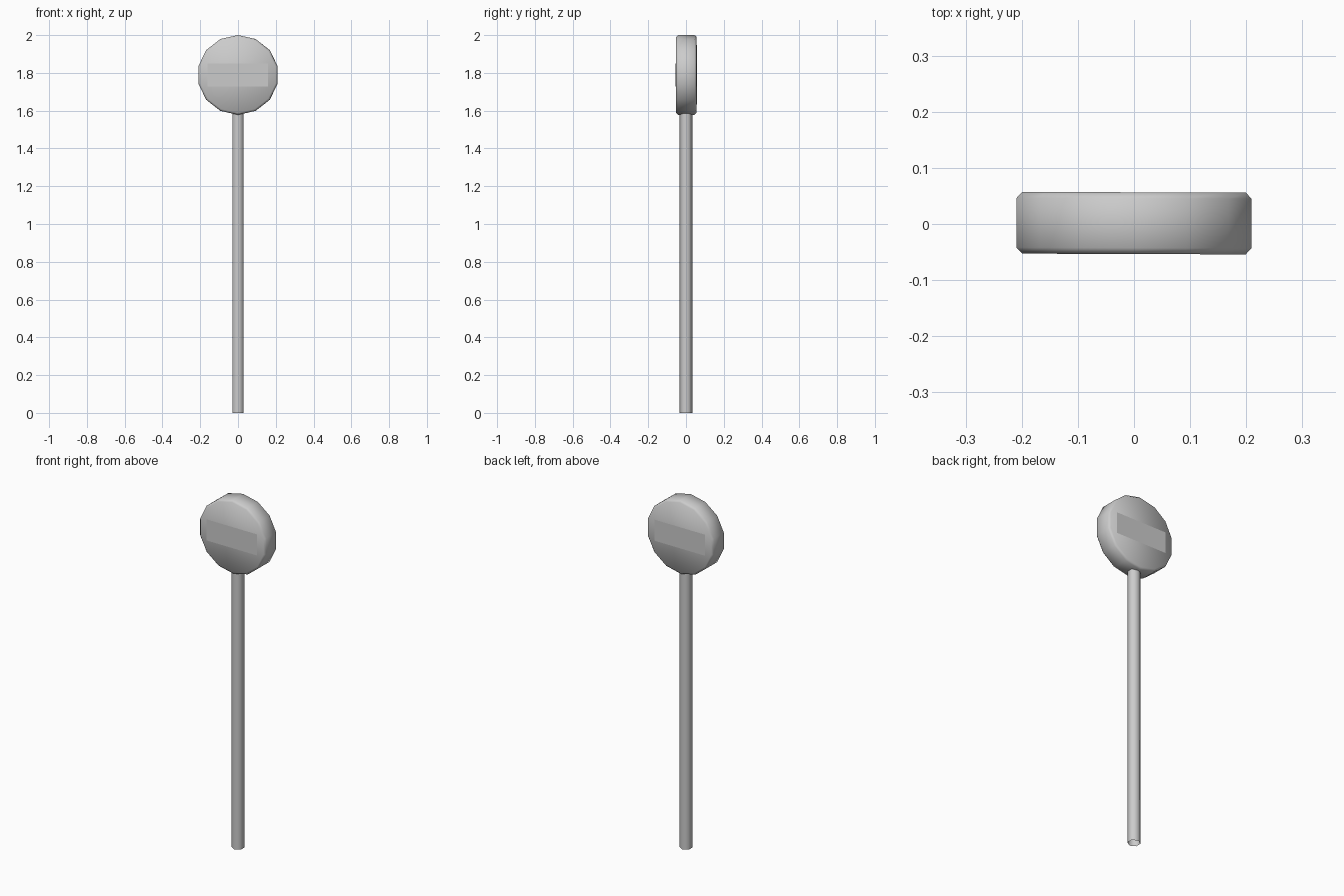
import bpy, math
from mathutils import Matrix

if "Cube" in bpy.data.objects:
    bpy.data.objects.remove(bpy.data.objects["Cube"])


def smooth(obj, angle):
    bpy.ops.object.select_all(action='DESELECT')
    obj.select_set(True)
    bpy.context.view_layer.objects.active = obj
    bpy.ops.object.shade_smooth_by_angle(angle=math.radians(angle))


def add_mesh(name, verts, faces):
    mesh = bpy.data.meshes.new(name)
    mesh.from_pydata(verts, [], faces)
    obj = bpy.data.objects.new(name, mesh)
    bpy.context.collection.objects.link(obj)
    return obj


# Shared placement of the sign head: a hair off square to the pole
CENTRE_Z = 1.789
HEAD = Matrix.Translation((0, 0.0015, CENTRE_Z)) @ Matrix.Rotation(math.radians(-0.2), 4, 'Z')

# Pole: open six-sided tube with a corner facing front
bpy.ops.mesh.primitive_cylinder_add(vertices=6, radius=0.034, depth=1.59,
                                    end_fill_type='NOTHING', location=(0, 0, 0.795))
pole = bpy.context.object
pole.name = "pole"
smooth(pole, 65)

# Sign disc: fourteen sides with a chamfered rim
SIDES = 14
rings = [(-0.055, 0.95), (-0.044, 1.0), (0.044, 1.0), (0.055, 0.95)]
verts = []
for y, s in rings:
    for i in range(SIDES):
        a = 2 * math.pi * i / SIDES
        verts.append((0.215 * s * math.sin(a), y, 0.211 * s * math.cos(a)))
faces = [tuple(reversed(range(SIDES))), tuple(range(3 * SIDES, 4 * SIDES))]
for r in range(3):
    for i in range(SIDES):
        j = (i + 1) % SIDES
        a, b = r * SIDES, (r + 1) * SIDES
        faces.append((a + i, a + j, b + j, b + i))
# orient the two caps outwards with the rim
faces[0], faces[1] = tuple(reversed(faces[0])), tuple(reversed(faces[1]))
faces = [tuple(reversed(f)) for f in faces[:2]] + faces[2:]
disc = add_mesh("sign_disc", verts, faces)
disc.matrix_world = HEAD
bpy.ops.object.select_all(action='DESELECT')
disc.select_set(True)
bpy.context.view_layer.objects.active = disc
bpy.ops.object.mode_set(mode='EDIT')
bpy.ops.mesh.select_all(action='SELECT')
bpy.ops.mesh.normals_make_consistent(inside=False)
bpy.ops.object.mode_set(mode='OBJECT')
smooth(disc, 60)

# Flat bars on the front and back faces
for name, side in (("front_bar", -1), ("back_bar", 1)):
    y = side * 0.0558
    x0, x1 = -0.16 * side, 0.16 * side
    bar = add_mesh(name, [(x1, y, -0.06), (x0, y, -0.06), (x0, y, 0.06), (x1, y, 0.06)],
                   [(0, 1, 2, 3)])
    bar.matrix_world = HEAD
